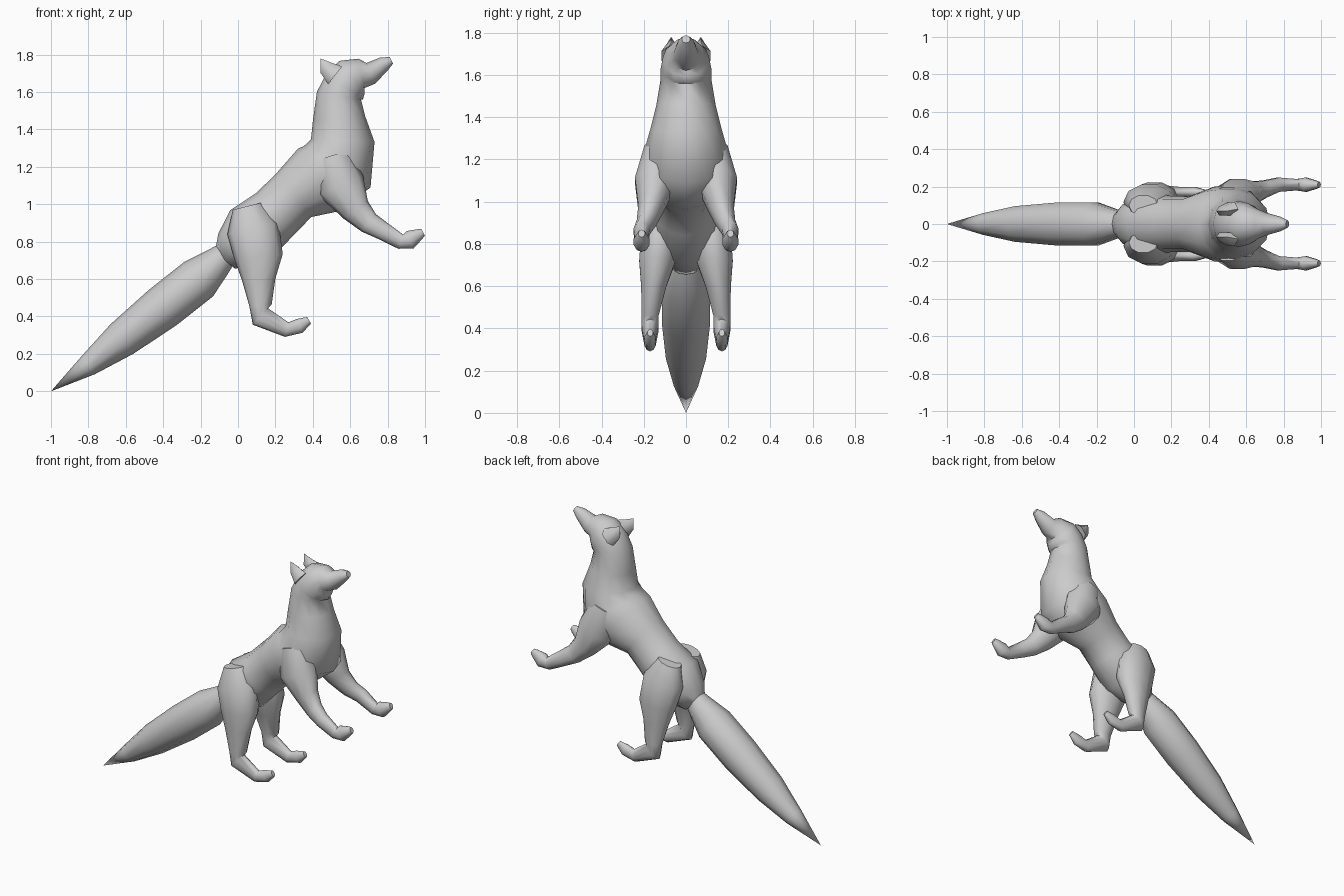
import bpy
import bmesh
from math import cos, sin, tau, radians
from mathutils import Vector

cube = bpy.data.objects.get("Cube")
if cube:
    bpy.data.objects.remove(cube, do_unlink=True)

fur = bpy.data.materials.new("grey_fur")
fur.use_nodes = True
fur.diffuse_color = (0.6, 0.6, 0.6, 1)
shader = fur.node_tree.nodes["Principled BSDF"]
shader.inputs["Base Color"].default_value = fur.diffuse_color


def add_ring(bm, centre, direction, depth, width, sides):
    """Add an oval of vertices square to the given direction."""
    across = Vector((0, 1, 0))
    upward = direction.cross(across).normalized()
    angles = [tau * i / sides for i in range(sides)]
    return [
        bm.verts.new(centre + upward * depth * cos(angle) + across * width * sin(angle))
        for angle in angles
    ]


def bridge_rings(bm, first, second):
    """Join two neighbouring rings with a band of quads."""
    for i in range(len(first)):
        bm.faces.new((first[i - 1], first[i], second[i], second[i - 1]))


def tube(name, path, sides=12, flatness=1, root=0, tip=0):
    """Skin a path of (x, z, radius), spreading sideways from root to tip.

    The sideways spread is complete halfway along; a spread part is mirrored.
    """
    last = len(path) - 1
    centres = []
    for i, (x, z, radius) in enumerate(path):
        spread = min(1, 2 * i / last)
        centres.append(Vector((x, root + (tip - root) * spread, z)))

    bm = bmesh.new()
    rings = []
    for i, (x, z, radius) in enumerate(path):
        direction = centres[min(i + 1, last)] - centres[max(i - 1, 0)]
        direction.y = 0
        rings.append(add_ring(bm, centres[i], direction, radius, radius * flatness, sides))
    for first, second in zip(rings, rings[1:]):
        bridge_rings(bm, first, second)
    bm.faces.new(rings[0])
    bm.faces.new(rings[-1])
    bmesh.ops.remove_doubles(bm, verts=bm.verts, dist=0.001)
    bmesh.ops.recalc_face_normals(bm, faces=bm.faces)

    mesh = bpy.data.meshes.new(name)
    bm.to_mesh(mesh)
    bm.free()
    mesh.materials.append(fur)
    part = bpy.data.objects.new(name, mesh)
    bpy.context.collection.objects.link(part)

    # Smooth the coat but keep tight folds crisp
    bpy.ops.object.select_all(action="DESELECT")
    part.select_set(True)
    bpy.context.view_layer.objects.active = part
    bpy.ops.object.shade_smooth_by_angle(angle=radians(60))

    if tip:
        mirror = part.modifiers.new("other_side", "MIRROR")
        mirror.use_axis = (False, True, False)


# Rump, belly, chest and neck, then the skull and upturned muzzle
tube("body_and_head", [
    (-.07, .7, .07),
    (-.02, .76, .12),
    (.07, .84, .17),
    (.2, .95, .15),
    (.3, 1.05, .15),
    (.43, 1.13, .2),
    (.53, 1.2, .21),
    (.56, 1.34, .17),
    (.54, 1.46, .14),
    (.54, 1.58, .12),
    (.57, 1.63, .12),
    (.61, 1.68, .11),
    (.66, 1.7, .08),
    (.71, 1.7, .06),
    (.78, 1.75, .04),
    (.82, 1.77, .02),
])

# Brush tail tapering to a point
tube("tail", [
    (-.05, .75, .06),
    (-.1, .7, .08),
    (-.21, .6, .12),
    (-.4, .45, .12),
    (-.62, .28, .1),
    (-.8, .14, .06),
    (-1, 0, 0),
], sides=10)

# Raised front legs with shoulders and paws
tube("front_leg", [
    (.5, 1.26, .1),
    (.55, 1.1, .13),
    (.63, .97, .08),
    (.7, .9, .06),
    (.77, .86, .05),
    (.87, .8, .04),
    (.92, .81, .05),
    (.97, .84, .03),
    (.99, .85, .02),
], sides=10, flatness=.8, root=.12, tip=.21)

# Hind legs with thigh, hock and paw
tube("hind_leg", [
    (.05, .99, .08),
    (.08, .87, .14),
    (.11, .72, .13),
    (.11, .6, .09),
    (.12, .46, .06),
    (.12, .4, .06),
    (.26, .33, .04),
    (.33, .35, .04),
    (.38, .38, .02),
], sides=10, flatness=.7, root=.1, tip=.17)

# Small pointed ears at the back of the skull
tube("ear", [
    (.52, 1.69, .06),
    (.47, 1.73, .04),
    (.44, 1.78, 0),
], sides=6, flatness=.7, root=.08, tip=.07)
